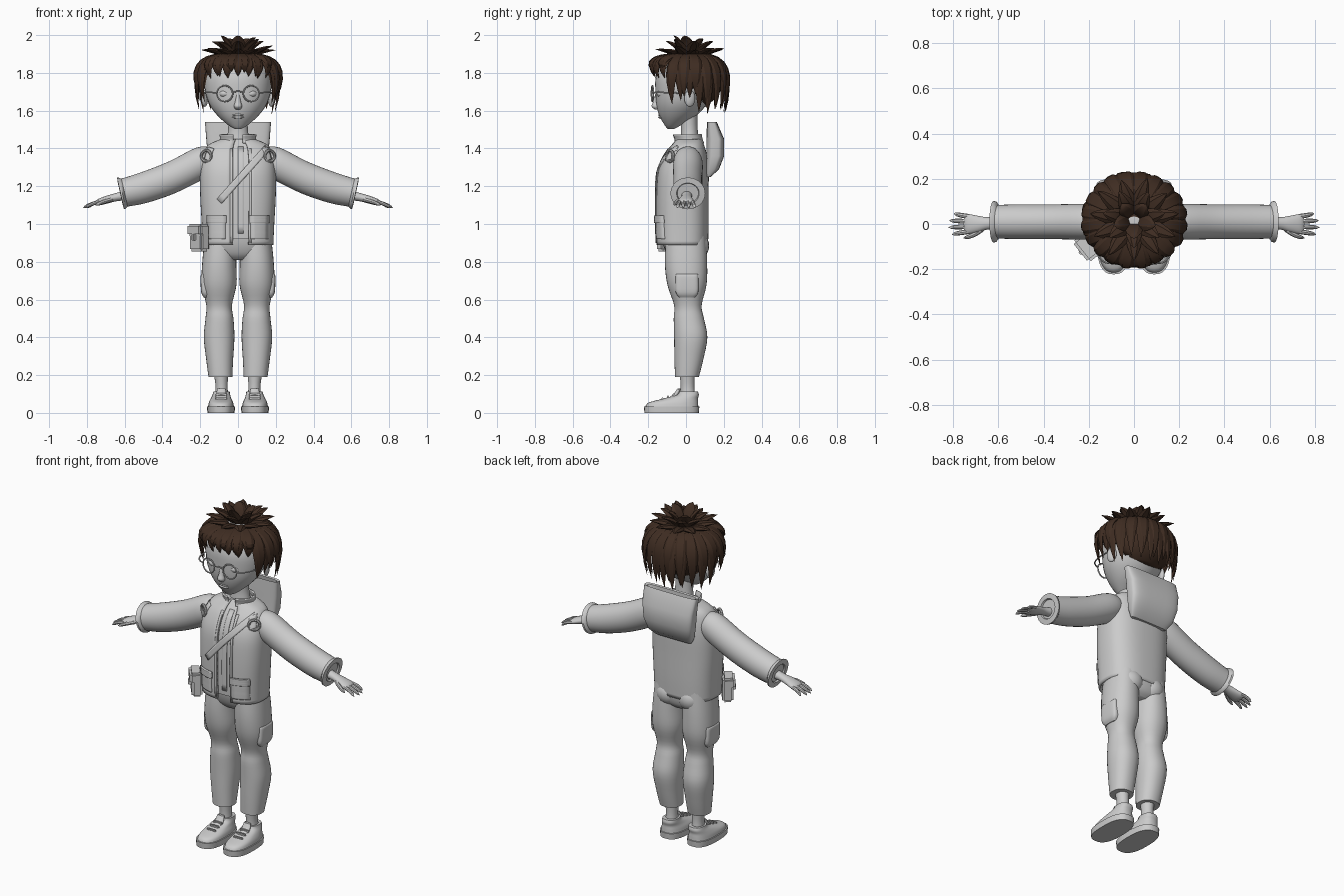
import bpy, bmesh, math, random
from mathutils import Vector, Matrix

random.seed(4)
cube = bpy.data.objects.get("Cube")
if cube:
    bpy.data.objects.remove(cube)


def material(name, rgb):
    m = bpy.data.materials.new(name)
    m.use_nodes = True
    m.diffuse_color = (*rgb, 1)
    m.node_tree.nodes["Principled BSDF"].inputs["Base Color"].default_value = (*rgb, 1)
    return m


GREY = material("light grey", (0.6, 0.6, 0.6))
BROWN = material("dark brown", (0.05, 0.026, 0.016))


def finish(name, bm, mat=GREY, solid=0, angle=40):
    bmesh.ops.recalc_face_normals(bm, faces=bm.faces)
    me = bpy.data.meshes.new(name)
    bm.to_mesh(me)
    bm.free()
    me.materials.append(mat)
    ob = bpy.data.objects.new(name, me)
    bpy.context.collection.objects.link(ob)
    bpy.ops.object.select_all(action='DESELECT')
    ob.select_set(True)
    bpy.context.view_layer.objects.active = ob
    bpy.ops.object.shade_smooth_by_angle(angle=math.radians(angle))
    if solid:
        mod = ob.modifiers.new("thickness", 'SOLIDIFY')
        mod.thickness = solid
    return ob


def resample(secs, steps=4):
    """Smooth curve through a list of sections."""
    out = []
    for i in range(len(secs) - 1):
        quad = [Vector(secs[max(0, min(len(secs) - 1, i + k))]) for k in (-1, 0, 1, 2)]
        a, b, c, d = quad
        for j in range(steps):
            t = j / steps
            out.append(b + (c - a) * t / 2 + (a - b * 2.5 + c * 2 - d / 2) * t * t
                       + (b * 1.5 - a / 2 - c * 1.5 + d / 2) * t ** 3)
    return out + [Vector(secs[-1])]


def loft_rings(bm, rings, closed=True):
    rows = [[bm.verts.new(p) for p in r] for r in rings]
    n = len(rows[0])
    for r, q in zip(rows, rows[1:]):
        for i in range(n if closed else n - 1):
            j = (i + 1) % n
            bm.faces.new((r[i], r[j], q[j], q[i]))
    if closed:
        bm.faces.new(rows[0])
        bm.faces.new(rows[-1])


def tube(name, secs, axis='Z', side=1, p=2, tilt=0, arc=None, smooth=True, solid=0, n=32):
    """Sections are (position along axis, centre 1, centre 2, radius 1, radius 2)."""
    bm = bmesh.new()
    rings = []
    lo, hi = arc or (0, 360)
    for s in (resample(secs) if smooth else secs):
        ring = []
        for i in range(n + 1 if arc else n):
            t = math.radians(lo + (hi - lo) * i / n)
            c, d = math.cos(t), math.sin(t)
            u = s[1] + s[3] * math.copysign(abs(c) ** (2 / p), c)
            v = s[2] + s[4] * math.copysign(abs(d) ** (2 / p), d)
            ring.append((side * u, v, s[0]) if axis == 'Z'
                        else (side * (s[0] + tilt * (v - s[2])), u, v))
        rings.append(ring)
    loft_rings(bm, rings, not arc)
    return finish(name, bm, solid=solid)


def strand(bm, p0, p1, p2, w, t, across, shape, sides=8, steps=8):
    """Tapered strand along a bent path."""
    p0, p1, p2, across = (Vector(v) for v in (p0, p1, p2, across))
    rings = []
    for i in range(steps + 1):
        k = i / steps
        pos = p0 * (1 - k) ** 2 + p1 * 2 * k * (1 - k) + p2 * k * k
        tan = ((p1 - p0) * (1 - k) + (p2 - p1) * k).normalized()
        nor = tan.cross(across).normalized()
        acr = nor.cross(tan)
        f = shape(k)
        rings.append([pos + acr * (w * f * math.cos(a)) + nor * (t * f * math.sin(a))
                      for a in (math.tau * j / sides for j in range(sides))])
    loft_rings(bm, rings)


def leaf(k):
    return max(0.02, math.sin(math.pi * (0.25 + 0.75 * k)) ** 0.7)


def finger(k):
    return max(0.15, (1 - k ** 6) ** 0.5) * (1 - 0.2 * k)


def even(k):
    return 1


def blob(name, loc, radii, rot=0):
    bm = bmesh.new()
    bmesh.ops.create_uvsphere(bm, u_segments=20, v_segments=12, radius=1)
    bm.transform(Matrix.Translation(loc) @ Matrix.Rotation(rot, 4, 'Z') @ Matrix.Diagonal((*radii, 1)))
    return finish(name, bm)


def box(name, loc, size, rot=0, bevel=0.012):
    bm = bmesh.new()
    bmesh.ops.create_cube(bm, size=1)
    bm.transform(Matrix.Diagonal((*size, 1)))
    bmesh.ops.bevel(bm, geom=bm.edges[:], offset=bevel, segments=2, affect='EDGES')
    bm.transform(Matrix.Translation(loc) @ Matrix.Rotation(rot, 4, 'Z'))
    return finish(name, bm)


def ring(name, loc, major, minor, rot):
    bpy.ops.mesh.primitive_torus_add(location=loc, rotation=rot, major_radius=major,
                                     minor_radius=minor, major_segments=28, minor_segments=8)
    ob = bpy.context.object
    ob.name = name
    ob.data.materials.append(GREY)
    bpy.ops.object.shade_smooth_by_angle()


# Vest, shirt, collar and neck
BODY = [(.89, 0, -.02, .187, .137), (1.0, 0, -.02, .192, .14), (1.15, 0, -.02, .2, .14),
        (1.28, 0, -.015, .2, .135), (1.37, 0, -.002, .185, .112), (1.42, 0, .01, .155, .085),
        (1.45, 0, .015, .09, .065)]
P = 2.6
tube("vest", BODY, p=P, arc=(-78, 265), solid=.012, n=48)
tube("shirt", [(s[0] + .03 * (i == 0), 0, s[2], s[3] - .011, s[4] - .011) for i, s in enumerate(BODY)], p=P)
tube("collar", [(1.425, 0, .015, .1, .075), (1.445, 0, .013, .088, .068), (1.475, 0, .005, .09, .07)],
     arc=(-75, 255), solid=.008)
tube("neck", [(1.4, 0, .02, .07, .055), (1.5, 0, .018, .052, .044), (1.6, 0, .01, .055, .05)])


def front_y(x, z):
    s = min(resample(BODY, 12), key=lambda q: abs(q[0] - z))
    return s[2] - s[4] * max(0.0, 1 - abs(x / s[3]) ** P) ** (1 / P)


def patch(name, start, end, width, lift=.006, solid=.012):
    """Strip of cloth laid on the chest."""
    a, b = Vector(start), Vector(end)
    d = (b - a).normalized()
    across = Vector((-d.y, d.x)) * width
    bm = bmesh.new()
    rows = []
    for i in range(13):
        line = [a.lerp(b, i / 12) + across * (j / 4 - .5) for j in range(5)]
        rows.append([(q.x, front_y(q.x, q.y) - lift, q.y) for q in line])
    loft_rings(bm, rows, False)
    finish(name, bm, solid=solid)


patch("shoulder_strap", (-.1, 1.12), (.155, 1.405), .035)
patch("shirt_placket", (.015, .95), (.015, 1.41), .03, -.006, .008)
for s, label in ((1, "left"), (-1, "right")):
    patch(label + "_vest_pocket", (s * .115, .92), (s * .115, 1.02), .095)
    patch(label + "_pocket_flap", (s * .115, 1.005), (s * .115, 1.045), .105, .012)
    patch(label + "_vest_edge", (.065 if s > 0 else -.035, .9), (.065 if s > 0 else -.035, 1.4), .014, .004, .008)
    patch(label + "_chest_tab", (s * .165, 1.34), (s * .145, 1.405), .03, .01)
    ring(label + "_shoulder_ring", (s * .168, -.085, 1.36), .03, .008, (math.pi / 2, 0, s * .6))

# Hood hanging on the back
tube("hood", [(1.25, 0, .12, .12, .012), (1.29, 0, .14, .145, .035), (1.36, 0, .155, .16, .047),
              (1.45, 0, .155, .168, .047), (1.54, 0, .137, .175, .026), (1.535, 0, .137, .16, .018),
              (1.44, 0, .148, .13, .025)], p=4, smooth=False, n=48)

# Trousers
tube("trouser_seat", [(.99, 0, -.015, .172, .12), (.9, 0, -.005, .178, .118),
                      (.84, 0, 0, .15, .1), (.81, 0, 0, .08, .07)], p=2.4)
LEG = [(.95, .09, 0, .083, .105), (.8, .099, 0, .09, .112), (.68, .1, .005, .092, .104),
       (.57, .1, .01, .068, .073), (.5, .098, .015, .074, .08), (.4, .1, .025, .081, .088),
       (.28, .097, .015, .071, .076), (.19, .093, .005, .063, .063)]
SHOE = [(.035, .09, -.075, .068, .14), (.055, .09, -.066, .064, .13), (.075, .09, -.03, .055, .093),
        (.095, .088, .008, .047, .06), (.112, .087, .014, .043, .05)]
# Sleeves and cuffs
SLEEVE = [(.13, .01, 1.345, .06, .06), (.2, .01, 1.322, .078, .083), (.35, .01, 1.247, .077, .083),
          (.5, .01, 1.192, .077, .08), (.615, .01, 1.163, .074, .073)]
CUFF = [(.6, .01, 1.166, .074, .073), (.612, .01, 1.163, .09, .082), (.622, .01, 1.162, .092, .084),
        (.624, .01, 1.162, .06, .055), (.6, .01, 1.166, .05, .045)]

for s, label in ((1, "left"), (-1, "right")):
    tube(label + "_trouser_leg", LEG, side=s, p=2.2)
    blob(label + "_seat_pad", (s * .072, .048, .885), (.078, .075, .075))
    tube(label + "_leg_pocket", [(.61, .165, .005, .015, .04), (.64, .168, .005, .027, .06),
                                 (.72, .172, .005, .026, .06), (.735, .172, .005, .02, .058)], side=s, p=4)
    tube(label + "_ankle", [(.08, .087, .01, .036, .04), (.14, .087, .008, .032, .036),
                            (.21, .09, .006, .038, .04)], side=s)
    # Shoes
    tube(label + "_sole", [(0, .09, -.076, .072, .144), (.035, .09, -.076, .074, .147)], side=s, p=2.6, smooth=False)
    tube(label + "_shoe", SHOE, side=s, p=2.5)
    tube(label + "_shoe_tongue", [(.085, .088, -.065, .026, .02), (.105, .088, -.048, .026, .014),
                                  (.13, .088, -.036, .022, .008)], side=s)
    for i in range(3):
        box(label + "_shoe_lace", (s * .089, -.125 + .03 * i, .074 + .011 * i), (.06, .012, .016), bevel=.004)
    # Arms
    tube(label + "_sleeve", SLEEVE, axis='X', side=s, tilt=.22)
    tube(label + "_cuff", CUFF, axis='X', side=s, tilt=.22, smooth=False)
    tube(label + "_hand", [(.58, .005, 1.155, .03, .028), (.645, .003, 1.142, .027, .021),
                           (.69, 0, 1.13, .036, .02), (.735, 0, 1.116, .044, .017),
                           (.752, 0, 1.11, .036, .01)], axis='X', side=s, tilt=.22)
    bm = bmesh.new()
    for i, y in enumerate((-.033, -.011, .011, .033)):
        reach = (.805, .82, .817, .795)[i]
        strand(bm, (s * .73, y, 1.117), (s * .775, y * 1.2, 1.112), (s * reach, y * 1.4, 1.085),
               .0115, .0105, (0, 1, 0), finger)
    strand(bm, (s * .67, -.02, 1.13), (s * .71, -.055, 1.122), (s * .755, -.062, 1.1),
           .013, .012, (0, 0, 1), finger)
    finish(label + "_fingers", bm)
    # Ears and spectacles
    blob(label + "_ear", (s * .176, .02, 1.665), (.016, .03, .045), s * .3)
    ring(label + "_lens_rim", (s * .07, -.178, 1.69), .042, .004, (math.pi / 2, 0, s * .12))
    blob(label + "_eye", (s * .07, -.125, 1.69), (.032, .03, .022))
    bm = bmesh.new()
    strand(bm, (s * .112, -.174, 1.695), (s * .19, -.165, 1.7), (s * .18, .02, 1.69), .004, .004, (0, 0, 1), even)
    finish(label + "_temple_arm", bm)

# Belt pouch
TURN = math.atan2(-.75, .6)
box("belt_pouch", (-.205, -.1, .925), (.11, .06, .14), TURN)
box("pouch_flap", (-.21, -.104, .968), (.118, .07, .065), TURN)
box("pouch_buckle", (-.234, -.124, .93), (.022, .02, .035), TURN, .004)

# Head and face
tube("head", [(1.503, 0, -.08, .016, .016), (1.522, 0, -.07, .05, .042), (1.57, 0, -.045, .105, .095),
              (1.63, 0, -.025, .15, .132), (1.7, 0, -.01, .173, .152), (1.78, 0, 0, .176, .16),
              (1.85, 0, .01, .15, .14), (1.9, 0, .01, .09, .09), (1.92, 0, .01, .02, .02)], p=2.1)
tube("nose", [(1.605, 0, -.15, .012, .012), (1.622, 0, -.158, .022, .024), (1.65, 0, -.155, .015, .018),
              (1.7, 0, -.15, .008, .01)])
for z in (1.565, 1.577):
    blob("lip", (0, -.136, z), (.032, .011, .007))
bm = bmesh.new()
strand(bm, (-.03, -.18, 1.695), (0, -.19, 1.71), (.03, -.18, 1.695), .004, .004, (0, 0, 1), even)
finish("spectacle_bridge", bm)


# Hair
def tip_height(front):
    if front > .68:
        return 1.765
    if front > .12:
        return 1.64
    return 1.67 if front > -.25 else 1.59


bm = bmesh.new()
bmesh.ops.create_uvsphere(bm, u_segments=32, v_segments=20, radius=1)
bm.transform(Matrix.Translation((0, .025, 1.765)) @ Matrix.Diagonal((.192, .172, .155, 1)))
low = [v for v in bm.verts if v.co.z < tip_height((.025 - v.co.y) / .172) + .035]
bmesh.ops.delete(bm, geom=low, context='VERTS')
finish("hair_cap", bm, BROWN, solid=.01)


def radial(a, r, z):
    return (r * math.cos(a), .02 + .91 * r * math.sin(a), z)


bm = bmesh.new()
for layer, count in ((0, 24), (1, 20)):
    for i in range(count):
        a = math.tau * (i + layer / 2) / count
        across = (-math.sin(a), math.cos(a), 0)
        tip = tip_height(-math.sin(a)) + layer * .025 + random.uniform(-.01, .02)
        strand(bm, radial(a, .07, 1.895), radial(a, .275 + layer * .01, 1.885),
               radial(a, random.uniform(.2, .215), tip), .036, .014, across, leaf, 6)
finish("hair_locks", bm, BROWN, angle=30)

# Upright tuft on the crown
bm = bmesh.new()
for count, reach, top, wide in ((11, .21, 1.94, .036), (7, .15, 1.975, .036), (5, .1, 1.995, .04)):
    for i in range(count):
        a = math.tau * i / count - math.pi / 2
        across = (-math.sin(a), math.cos(a), 0)
        strand(bm, radial(a, .02, 1.87), radial(a, reach * .5, top - .02),
               radial(a, reach * random.uniform(.92, 1.02), top + random.uniform(-.02, .005)),
               wide, .015, across, leaf, 6)
finish("hair_tuft", bm, BROWN, angle=30)
